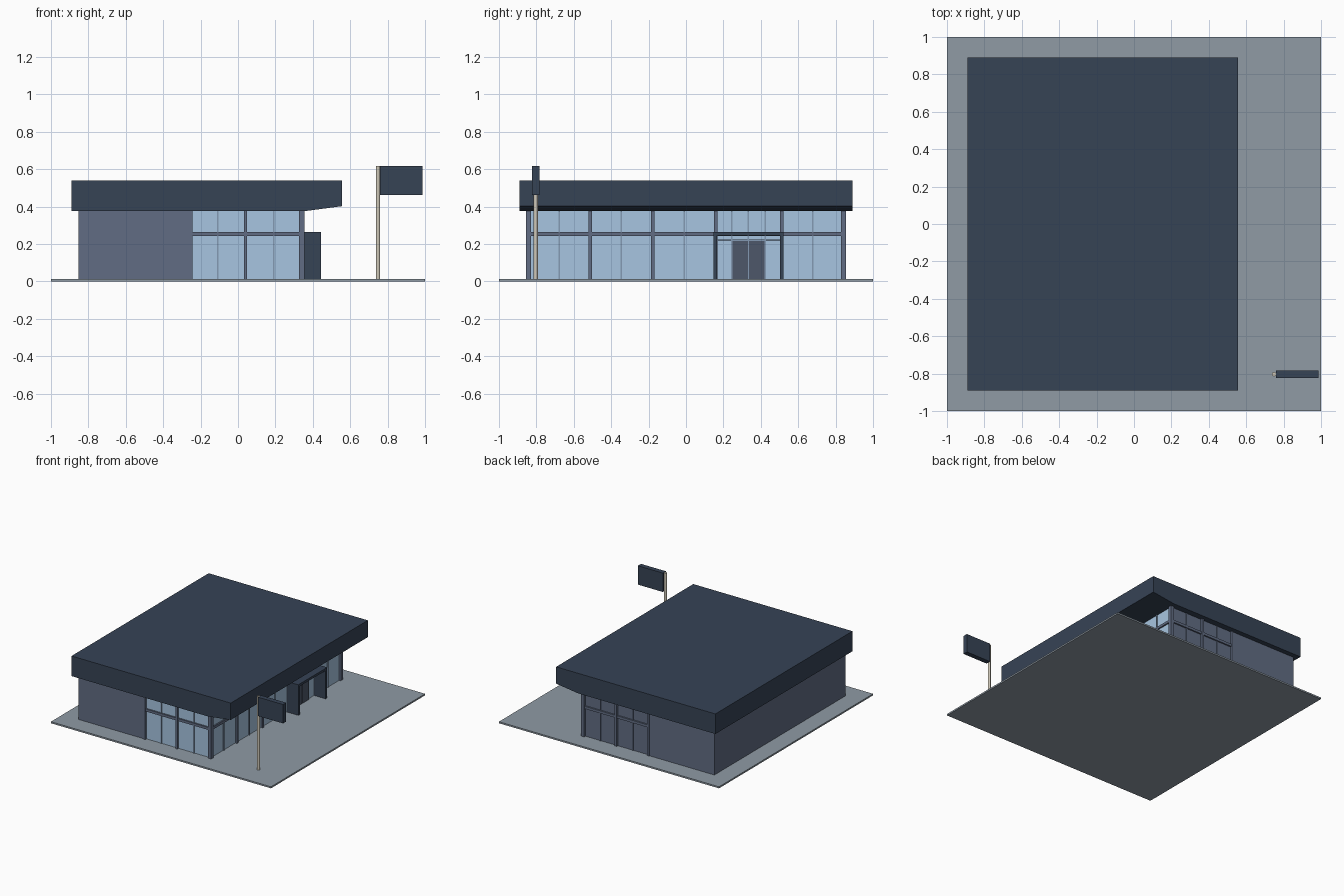
import bpy, bmesh, math

if "Cube" in bpy.data.objects:
    bpy.data.objects.remove(bpy.data.objects["Cube"])


def mat(name, rgb):
    m = bpy.data.materials.new(name)
    lin = [(c / 255) ** 2.2 for c in rgb]
    m.diffuse_color = (*lin, 1)
    m.use_nodes = True
    m.node_tree.nodes["Principled BSDF"].inputs["Base Color"].default_value = m.diffuse_color
    return m


PAVING = mat("paving", (142, 153, 163))
ROOF = mat("dark_cladding", (57, 69, 86))
WALL = mat("slate_wall", (97, 108, 130))
GLASS = mat("glass", (166, 196, 224))
DOOR = mat("door_grey", (78, 88, 105))
POLE = mat("pole_beige", (205, 198, 182))
MULL = mat("mullion_grey", (130, 152, 178))


def finish(name, bm, material):
    me = bpy.data.meshes.new(name)
    bmesh.ops.recalc_face_normals(bm, faces=bm.faces)
    bm.to_mesh(me)
    bm.free()
    ob = bpy.data.objects.new(name, me)
    me.materials.append(material)
    bpy.context.collection.objects.link(ob)
    return ob


def box(name, x, y, z, material):
    """Box from (min, max) ranges on each axis."""
    bm = bmesh.new()
    bmesh.ops.create_cube(bm, size=1)
    for v in bm.verts:
        v.co = [r[0] if c < 0 else r[1] for c, r in zip(v.co, (x, y, z))]
    return finish(name, bm, material)


def around(c, w):
    return (c - w / 2, c + w / 2)


G, T = 0.013, 0.375      # paving top, wall top
XF, YS = 0.355, 0.856    # shopfront plane, side wall plane
RAIL = (0.243, 0.264)

# Paving slab
box("paving_slab", (-1, 1), (-1, 1), (0, G), PAVING)

# Roof: side profile with a tapered front overhang, extruded along y
bm = bmesh.new()
profile = [(-0.89, T), (XF, T), (0.557, 0.402), (0.557, 0.54), (-0.89, 0.54)]
face = bm.faces.new([bm.verts.new((x, -0.89, z)) for x, z in profile])
ext = bmesh.ops.extrude_face_region(bm, geom=[face])
bmesh.ops.translate(bm, vec=(0, 1.78, 0),
                    verts=[v for v in ext["geom"] if isinstance(v, bmesh.types.BMVert)])
finish("roof", bm, ROOF)

# Solid rear block
box("rear_block", (-0.853, -0.25), (-0.85, 0.85), (G, T), WALL)

# Glazed sides: the front side has glass, the far side has solid panels
for s, side, pane in ((-1, "front", GLASS), (1, "back", WALL)):
    def ys(a, b):
        return tuple(sorted((s * a, s * b)))
    box(f"{side}_side_pane", (-0.25, 0.335), ys(0.832, 0.84), (G, T), pane)
    box(f"{side}_side_corner_post", (0.327, XF), ys(0.828, YS), (G, T), WALL)
    for i, x in enumerate((-0.253, 0.04)):
        box(f"{side}_side_post_{i}", around(x, 0.018), ys(0.828, YS), (G, T), WALL)
    for i, x in enumerate((-0.108, 0.19)):
        box(f"{side}_side_mullion_{i}", around(x, 0.008), ys(0.832, 0.847), (G, T),
            MULL if s < 0 else WALL)
    box(f"{side}_side_rail", (-0.25, 0.33), ys(0.832, 0.852), RAIL, WALL)

# Shopfront facing +x
box("shopfront_glass", (0.332, 0.34), (-0.83, 0.83), (G, T), GLASS)
box("shopfront_rail", (0.332, 0.351), (-0.83, 0.83), RAIL, WALL)
for i, y in enumerate((-0.512, -0.178, 0.16, 0.512)):
    box(f"shopfront_post_{i}", (0.328, XF), around(y, 0.018), (G, T), WALL)
for i, y in enumerate((-0.677, -0.347, -0.01, 0.245, 0.334, 0.423, 0.677)):
    box(f"shopfront_mullion_{i}", (0.332, 0.347), around(y, 0.008), (G, T), MULL)

# Entrance doors and transom
for i, y in enumerate((0.289, 0.379)):
    box(f"door_leaf_{i}", (0.334, 0.349), around(y, 0.083), (G, 0.215), DOOR)
box("door_transom", (0.334, 0.349), (0.16, 0.512), (0.216, 0.223), MULL)

# Projecting entrance portal
for i, y in enumerate((0.157, 0.512)):
    box(f"portal_side_{i}", (0.345, 0.445), around(y, 0.02), (G, 0.264), ROOF)
box("portal_top", (0.345, 0.445), (0.147, 0.522), (0.245, 0.264), ROOF)

# Sign on a pole
bm = bmesh.new()
bmesh.ops.create_cone(bm, cap_ends=True, segments=12, radius1=0.0115, radius2=0.0115, depth=0.604)
bmesh.ops.translate(bm, verts=bm.verts, vec=(0.749, -0.803, 0.314))
pole = finish("sign_pole", bm, POLE)
for p in pole.data.polygons:
    p.use_smooth = len(p.vertices) == 4
pole.data.set_sharp_from_angle(angle=math.radians(40))
box("sign_board", (0.759, 0.986), around(-0.803, 0.04), (0.462, 0.617), ROOF)
